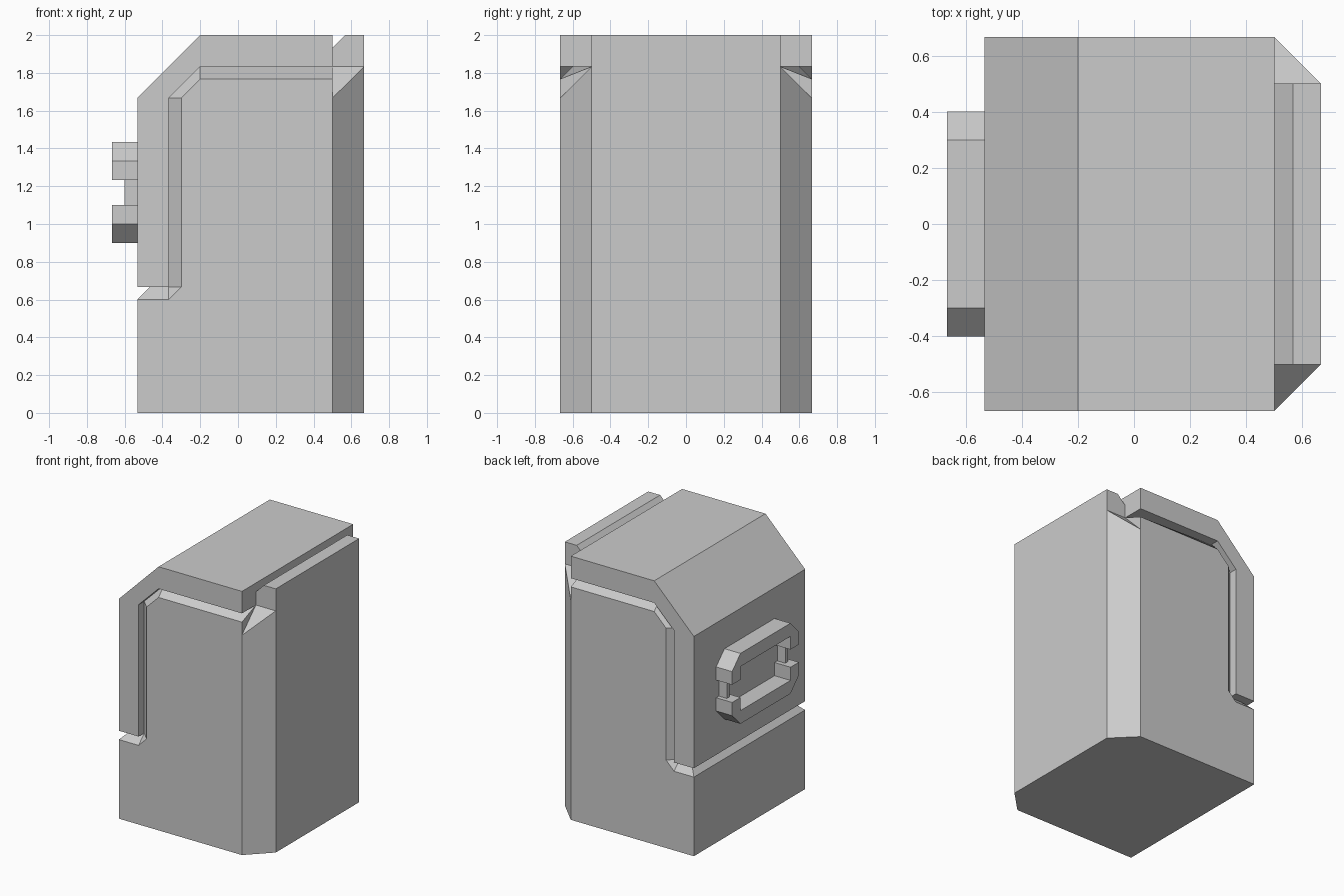
import bpy, bmesh

if "Cube" in bpy.data.objects:
    bpy.data.objects.remove(bpy.data.objects["Cube"])

W = 0.667            # half depth of the case


def make_object(name, faces, mirror_y=False):
    """Weld a list of polygons (each a list of points) into one flat-shaded object."""
    bm = bmesh.new()
    for pts in faces:
        unique = [p for i, p in enumerate(pts) if p not in pts[:i]]
        bm.faces.new([bm.verts.new(p) for p in unique])
    if mirror_y:
        geom = bm.verts[:] + bm.edges[:] + bm.faces[:]
        copy = bmesh.ops.duplicate(bm, geom=geom)["geom"]
        for v in (g for g in copy if isinstance(g, bmesh.types.BMVert)):
            v.co.y = -v.co.y
    bmesh.ops.remove_doubles(bm, verts=bm.verts[:], dist=0.0005)
    bmesh.ops.recalc_face_normals(bm, faces=bm.faces[:])
    mesh = bpy.data.meshes.new(name)
    bm.to_mesh(mesh)
    bm.free()
    obj = bpy.data.objects.new(name, mesh)
    bpy.context.collection.objects.link(obj)
    return obj


def strip(a, b):
    """Quads between two point rows of equal length."""
    return [[a[i], a[i + 1], b[i + 1], b[i]] for i in range(len(a) - 1)]


def at(profile, y):
    return [(x, y, z) for x, z in profile]


def extrude_x(profile, x0, x1):
    """Closed prism from a (y, z) profile."""
    a = [(x0, y, z) for y, z in profile]
    b = [(x1, y, z) for y, z in profile]
    return [a, b] + strip(a + a[:1], b + b[:1])


# Profiles of the front half: lid outline, lid lower edge, groove floor, body edge
lid_outer = [(.5, 2), (-.2, 2), (-.533, 1.667), (-.533, .667)]
lid_edge = at([(.5, 1.833), (-.2, 1.833), (-.367, 1.667), (-.367, .667),
               (-.533, .667)], -W) + [(-.533, 0, .667)]
groove = [(.5, -.5, 1.833)] + at([(-.2, 1.833), (-.367, 1.667), (-.367, .667),
                                  (-.467, .667)], -.6) + [(-.467, 0, .667)]
body_edge = at([(.5, 1.767), (-.2, 1.767), (-.3, 1.667), (-.3, .667),
                (-.367, .6), (-.533, .6)], -W) + [(-.533, 0, .6)]

# Lid faces and the walls of the groove
faces = strip(at(lid_outer, -W), at(lid_outer, 0))
faces += strip(at(lid_outer, -W), lid_edge[:4])
faces += strip(lid_edge, groove)
faces += strip(body_edge, groove[:4] + groove[3:])

# Body: front, left side, bottom
corner = (.5, -W, 1.667)
faces.append(body_edge[:6] + at([(-.533, 0), (.5, 0)], -W) + [corner])
faces.append([(-.533, -W, .6), (-.533, 0, .6), (-.533, 0, 0), (-.533, -W, 0)])
faces.append([(-.533, 0, 0), (-.533, -W, 0), (.5, -W, 0), (.667, -.5, 0), (.667, 0, 0)])

# Chamfered corner with its sloped notch under the lid
shoulder, inner = (.667, -.5, 1.833), (.5, -.5, 1.833)
faces.append([(.5, -W, 0), (.667, -.5, 0), shoulder, corner])
faces.append([corner, shoulder, inner])
faces.append([corner, inner, body_edge[0]])

# Right-hand panel rising beside the lid, and the lid's end
panel_top = [(.667, 2), (.567, 2), (.5, 1.933), (.5, 2)]
faces.append([shoulder] + at(panel_top[:3], -.5) + [inner])
faces.append([(.667, -.5, 0), shoulder, (.667, -.5, 2), (.667, 0, 2), (.667, 0, 0)])
faces += strip(at(panel_top, -.5), at(panel_top, 0))
faces.append([(.5, -W, 1.833), (.5, -W, 2), (.5, -.5, 2), (.5, -.5, 1.933), inner])

make_object("case", faces, mirror_y=True)

# Latch ring on the left side: two brackets joined by thin links
bracket = [(-.4, .067), (-.4, .167), (-.3, .267), (.3, .267), (.4, .167),
           (.4, .067), (.3, .067), (.3, .167), (-.3, .167), (-.3, .067)]
for name, s in (("upper_bracket", 1), ("lower_bracket", -1)):
    make_object(name, extrude_x([(y, 1.167 + s * z) for y, z in bracket], -.667, -.533))
for name, s in (("front_link", -1), ("back_link", 1)):
    link = [(s * .333, 1.1), (s * .367, 1.1), (s * .367, 1.233), (s * .333, 1.233)]
    make_object(name, extrude_x(link, -.6, -.533))
